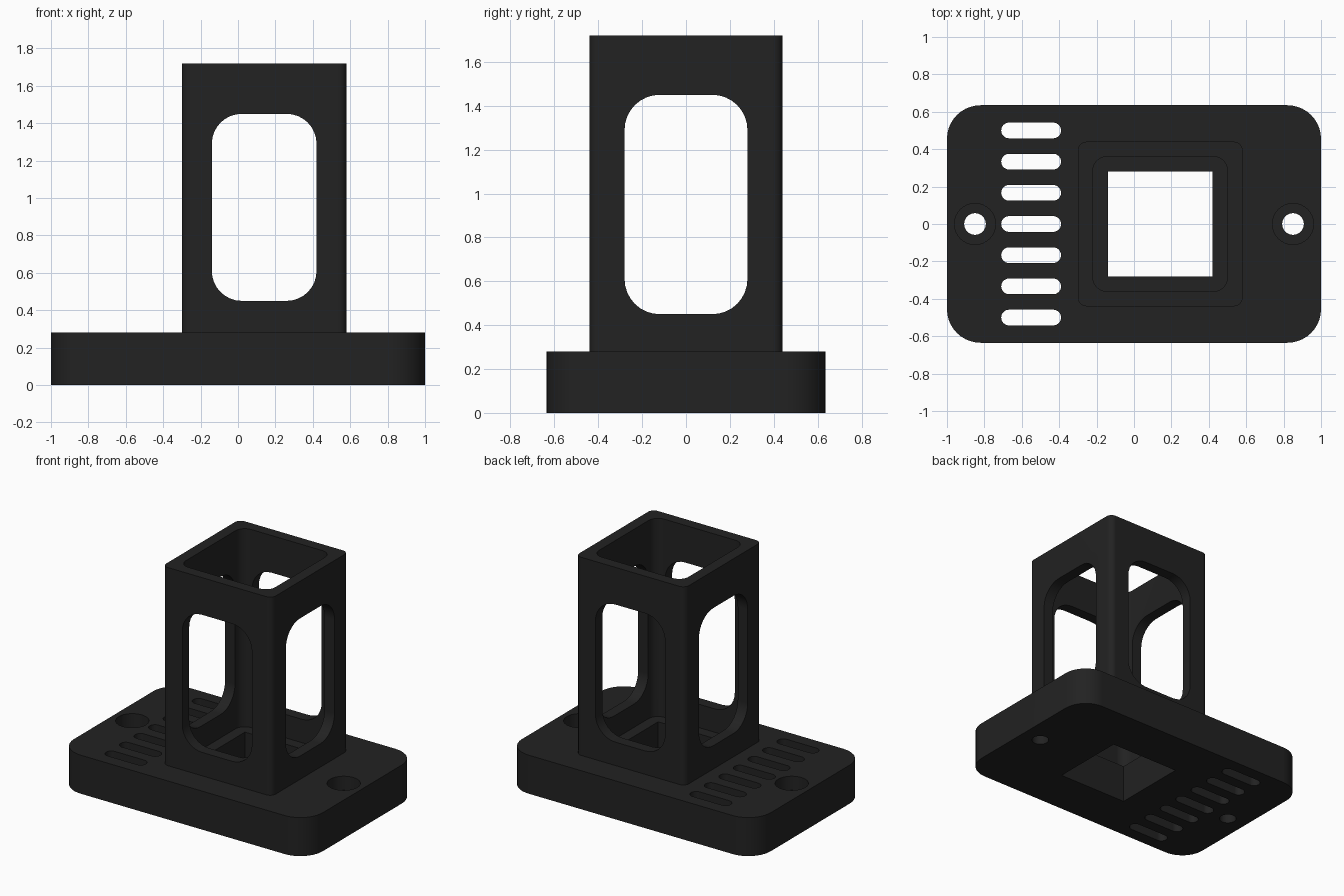
import bpy, bmesh, math
from mathutils import Matrix, Vector

if "Cube" in bpy.data.objects:
    bpy.data.objects.remove(bpy.data.objects["Cube"])

plastic = bpy.data.materials.new("matte_black")
plastic.diffuse_color = (0.016, 0.016, 0.016, 1)
plastic.use_nodes = True
plastic.node_tree.nodes["Principled BSDF"].inputs["Base Color"].default_value = plastic.diffuse_color


def rounded_rect(w, h, r, n=8):
    """Outline of a w by h rectangle with corner radius r."""
    if r == 0:
        return [(w/2, h/2), (-w/2, h/2), (-w/2, -h/2), (w/2, -h/2)]
    pts = []
    for i, (sx, sy) in enumerate([(1, 1), (-1, 1), (-1, -1), (1, -1)]):
        for k in range(n + 1):
            a = math.pi / 2 * (i + k / n)
            p = (sx * (w/2 - r) + r * math.cos(a), sy * (h/2 - r) + r * math.sin(a))
            if not pts or math.dist(p, pts[-1]) > 1e-5:
                pts.append(p)
    if math.dist(pts[0], pts[-1]) < 1e-5:
        pts.pop()
    return pts


def prism(name, pts, z0, z1, loc=(0, 0, 0), rot=None, top_fillet=0):
    """Extrude an outline from z0 to z1, optionally rounding the top rim."""
    bm = bmesh.new()
    low = [bm.verts.new((x, y, z0)) for x, y in pts]
    high = [bm.verts.new((x, y, z1)) for x, y in pts]
    bm.faces.new(low[::-1])
    top = bm.faces.new(high)
    n = len(pts)
    for i in range(n):
        j = (i + 1) % n
        bm.faces.new((low[i], low[j], high[j], high[i]))
    if top_fillet:
        bmesh.ops.bevel(bm, geom=list(top.edges), offset=top_fillet,
                        segments=6, profile=0.5, affect='EDGES')
    m = Matrix.Translation(Vector(loc))
    if rot:
        m = m @ rot
    bm.transform(m)
    bmesh.ops.recalc_face_normals(bm, faces=bm.faces)
    mesh = bpy.data.meshes.new(name)
    bm.to_mesh(mesh)
    bm.free()
    mesh.materials.append(plastic)
    ob = bpy.data.objects.new(name, mesh)
    bpy.context.collection.objects.link(ob)
    return ob


def activate(ob):
    bpy.ops.object.select_all(action='DESELECT')
    ob.select_set(True)
    bpy.context.view_layer.objects.active = ob


def cut(ob, cutter):
    """Subtract the cutter and discard it."""
    activate(ob)
    mod = ob.modifiers.new("cut", 'BOOLEAN')
    mod.operation = 'DIFFERENCE'
    mod.solver = 'EXACT'
    mod.object = cutter
    bpy.ops.object.modifier_apply(modifier=mod.name)
    bpy.data.objects.remove(cutter, do_unlink=True)


def finish(ob):
    activate(ob)
    bpy.ops.object.shade_smooth_by_angle(angle=math.radians(30))
    mod = ob.modifiers.new("clean_shading", 'WEIGHTED_NORMAL')
    mod.keep_sharp = True


BASE_TOP = 0.28
TOWER_X = 0.14

# Base plate with rounded corners and softened top rim
base = prism("base_plate", rounded_rect(2, 1.27, 0.18, 10), 0, BASE_TOP, top_fillet=0.06)

# Square opening under the tower
cut(base, prism("opening", rounded_rect(0.56, 0.56, 0), -0.1, 0.5, (TOWER_X, 0, 0)))

# Row of seven vent slots
for i in range(-3, 4):
    cut(base, prism("slot", rounded_rect(0.32, 0.084, 0.042), -0.1, 0.5,
                    (-0.55, i * 0.1667, 0)))

# Counterbored screw holes
for side in (-1, 1):
    cut(base, prism("bore", rounded_rect(0.22, 0.22, 0.11), BASE_TOP - 0.1, 0.5,
                    (side * 0.85, 0, 0)))
    cut(base, prism("screw", rounded_rect(0.116, 0.116, 0.058), -0.1, 0.5,
                    (side * 0.85, 0, 0)))
finish(base)

# Hollow square tower
tower = prism("tower", rounded_rect(0.88, 0.88, 0.045), BASE_TOP - 0.005, 1.72,
              (TOWER_X, 0, 0))
cut(tower, prism("hollow", rounded_rect(0.72, 0.72, 0.075), 0, 2, (TOWER_X, 0, 0)))

# Tall rounded windows through both pairs of walls
upright = Matrix.Rotation(math.pi / 2, 4, 'X')
for turn in (0, math.pi / 2):
    cut(tower, prism("window", rounded_rect(0.56, 1.0, 0.16), -0.7, 0.7,
                     (TOWER_X, 0, 0.95), Matrix.Rotation(turn, 4, 'Z') @ upright))
finish(tower)
